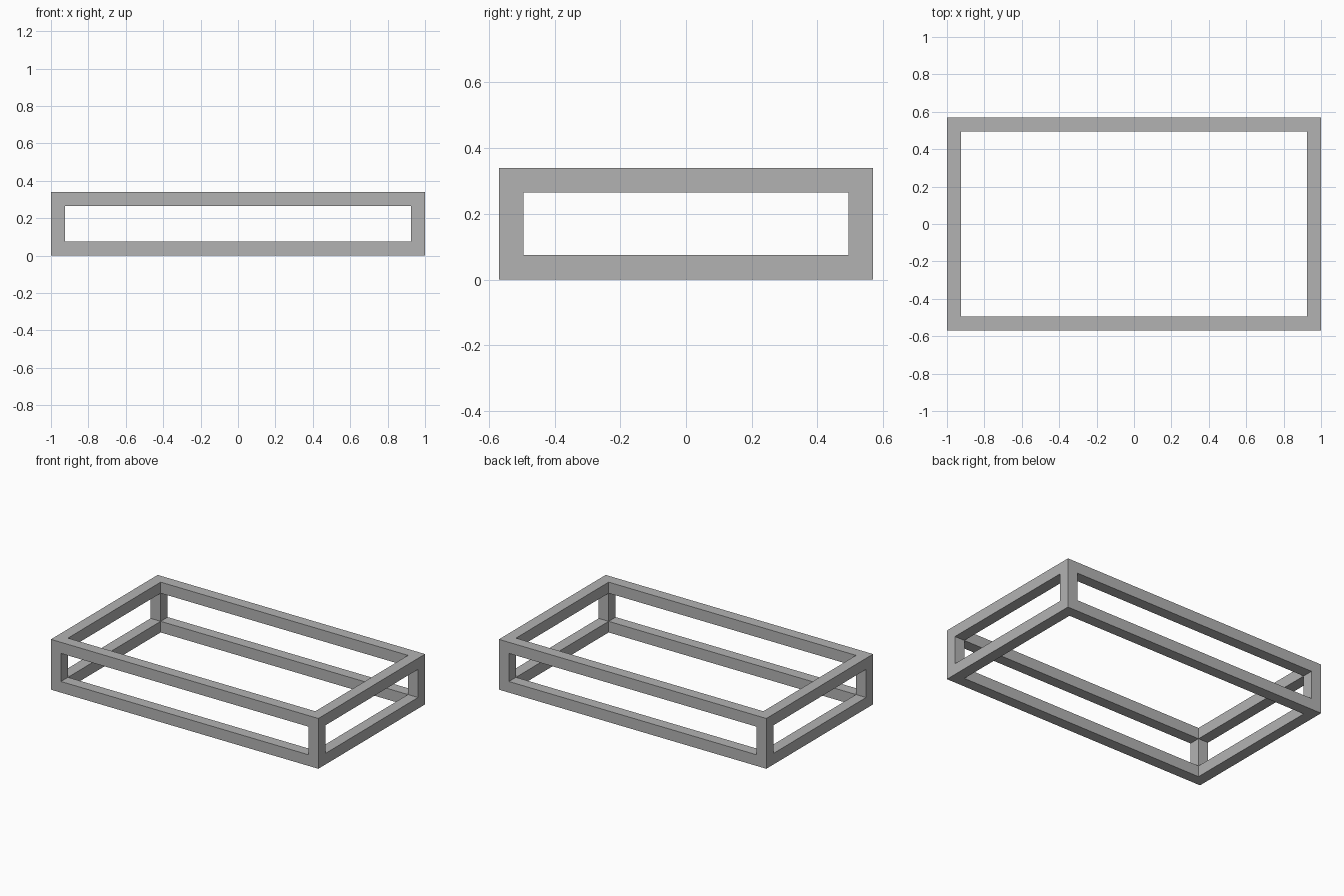
import bpy
import bmesh
from itertools import product
from mathutils import Vector

default = bpy.data.objects.get("Cube")
if default:
    bpy.data.objects.remove(default, do_unlink=True)

LENGTH, DEPTH, HEIGHT, BAR = 2.0, 1.14, 0.34, 0.075

# Grey material
grey = bpy.data.materials.new("frame grey")
grey.use_nodes = True
colour = (0.45, 0.45, 0.45, 1)
grey.diffuse_color = colour
grey.node_tree.nodes["Principled BSDF"].inputs["Base Color"].default_value = colour


def cuts(low, size):
    """Planes that split one axis into bar, opening, bar."""
    return (low, low + BAR, low + size - BAR, low + size)


planes = (cuts(-LENGTH / 2, LENGTH), cuts(-DEPTH / 2, DEPTH), cuts(0, HEIGHT))


def solid(cell):
    """Corners and bars are filled; openings and the inside are empty."""
    return all(0 <= i <= 2 for i in cell) and sum(i == 1 for i in cell) <= 1


# Open box frame: a watertight skin around the filled cells
bm = bmesh.new()
for cell in filter(solid, product(range(3), repeat=3)):
    for axis, side in product(range(3), (0, 1)):
        neighbour = list(cell)
        neighbour[axis] += 2 * side - 1
        if solid(neighbour):
            continue
        u, v = (axis + 1) % 3, (axis + 2) % 3
        corners = []
        for du, dv in ((0, 0), (1, 0), (1, 1), (0, 1)):
            index = list(cell)
            index[axis] += side
            index[u] += du
            index[v] += dv
            corners.append(bm.verts.new(Vector(planes[k][index[k]] for k in range(3))))
        bm.faces.new(corners if side else corners[::-1])
bmesh.ops.remove_doubles(bm, verts=bm.verts, dist=0.0001)
bmesh.ops.recalc_face_normals(bm, faces=bm.faces)

mesh = bpy.data.meshes.new("box_frame")
bm.to_mesh(mesh)
bm.free()
mesh.materials.append(grey)
frame = bpy.data.objects.new("box_frame", mesh)
bpy.context.collection.objects.link(frame)
